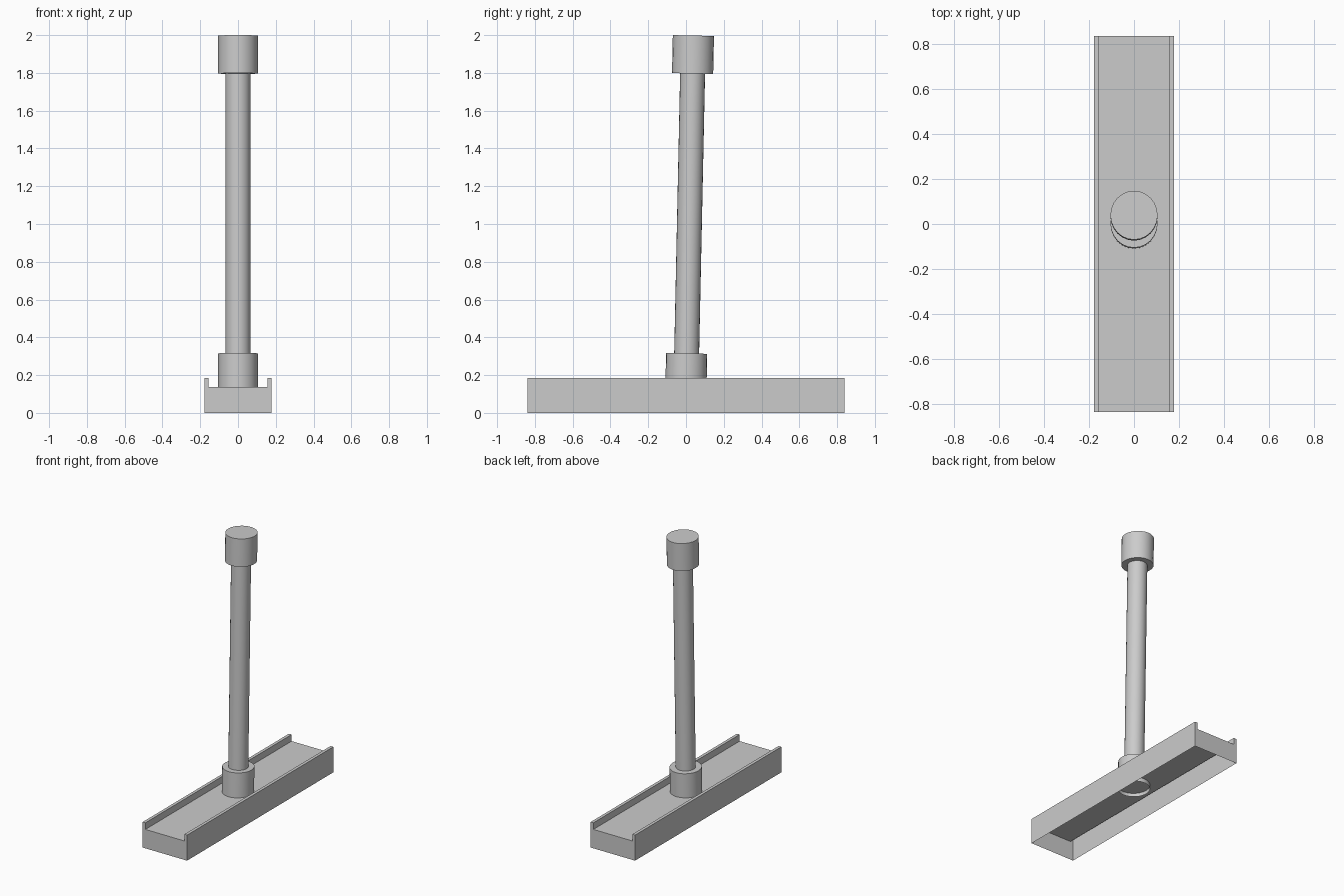
import bpy, bmesh, math
from mathutils import Matrix, Vector

if "Cube" in bpy.data.objects:
    bpy.data.objects.remove(bpy.data.objects["Cube"])

TILT = 0.0212          # backward lean of the post, in radians
PIVOT = Vector((0, 0.0, 0.15))


def finish(bm, name):
    mesh = bpy.data.meshes.new(name)
    bm.to_mesh(mesh)
    bm.free()
    obj = bpy.data.objects.new(name, mesh)
    bpy.context.collection.objects.link(obj)
    return obj


def leaning_cylinder(name, rx, ry, z0, z1, open_bottom=False):
    bm = bmesh.new()
    bmesh.ops.create_cone(bm, cap_ends=True, segments=24,
                          radius1=1, radius2=1, depth=1)
    bm.transform(Matrix.Translation((0, 0, (z0 + z1) / 2))
                 @ Matrix.Diagonal((rx, ry, z1 - z0, 1)))
    if open_bottom:
        caps = [f for f in bm.faces if f.normal.z < -0.9]
        bmesh.ops.delete(bm, geom=caps, context='FACES_ONLY')
    bm.transform(Matrix.Translation(PIVOT) @ Matrix.Rotation(-TILT, 4, 'X')
                 @ Matrix.Translation(-PIVOT))
    obj = finish(bm, name)
    bpy.context.view_layer.objects.active = obj
    obj.select_set(True)
    bpy.ops.object.shade_smooth_by_angle(angle=math.radians(30))
    obj.select_set(False)
    return obj


# Base: channel profile swept along y, hollow and open underneath
half = [(0.178, 0), (0.178, 0.185), (0.156, 0.185), (0.156, 0.137)]
profile = half + [(-x, z) for x, z in reversed(half)]
bm = bmesh.new()
front = [bm.verts.new((x, -0.838, z)) for x, z in profile]
back = [bm.verts.new((x, 0.838, z)) for x, z in profile]
bm.faces.new(front)
bm.faces.new(list(reversed(back)))
for i in range(len(profile) - 1):
    bm.faces.new((front[i], back[i], back[i + 1], front[i + 1]))
bmesh.ops.recalc_face_normals(bm, faces=bm.faces)
finish(bm, "channel_base")

# Post with a collar at its foot and a cap at its top
leaning_cylinder("foot_collar", 0.105, 0.109, 0.11, 0.315, open_bottom=True)
leaning_cylinder("post", 0.066, 0.066, 0.31, 1.80)
leaning_cylinder("top_cap", 0.105, 0.109, 1.797, 1.998)
